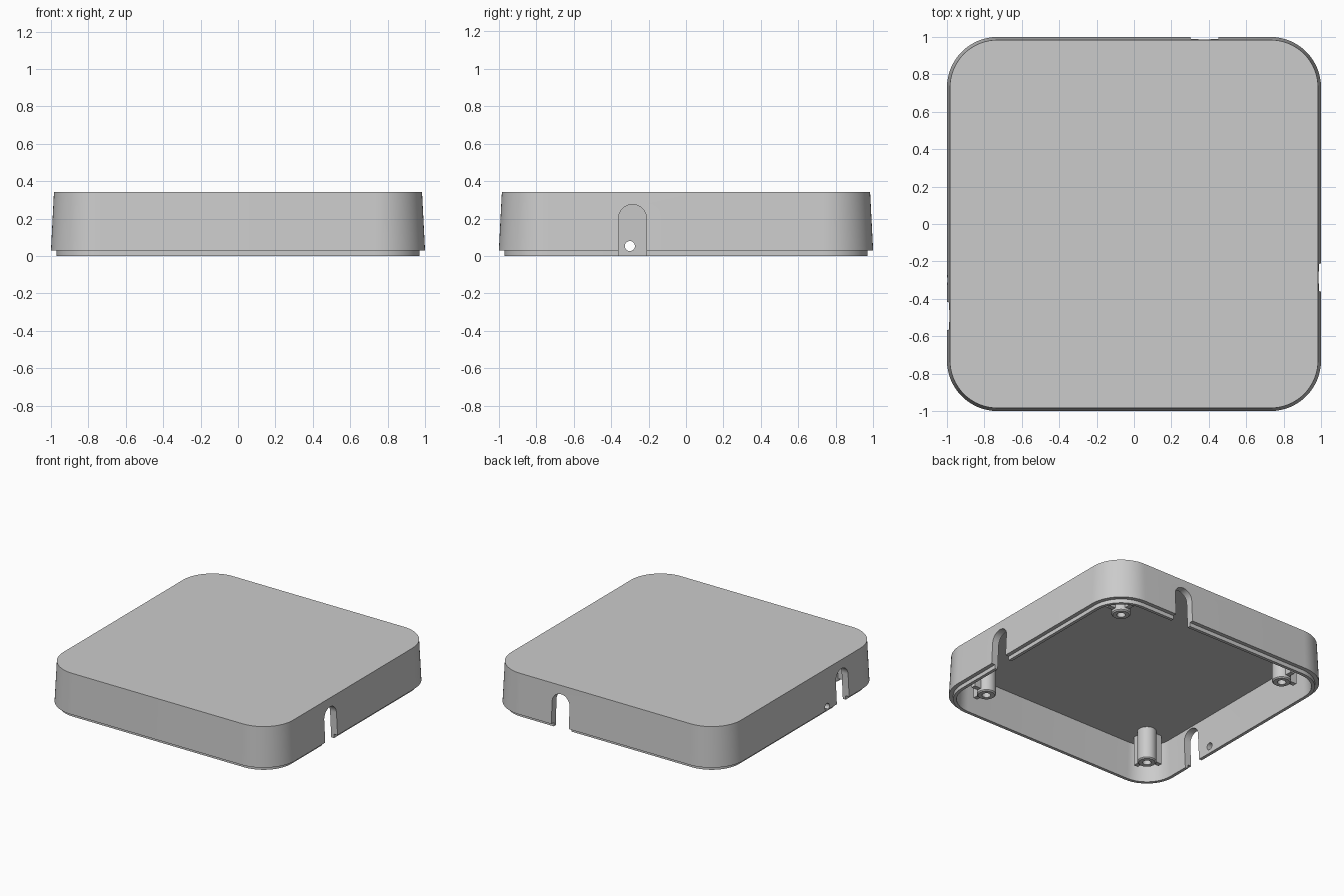
import bpy, bmesh
from math import pi, cos, sin
from mathutils import Matrix, Vector

if "Cube" in bpy.data.objects:
    bpy.data.objects.remove(bpy.data.objects["Cube"])

grey = bpy.data.materials.new("light_grey_plastic")
grey.use_nodes = True
grey.diffuse_color = (0.6, 0.6, 0.6, 1)
grey.node_tree.nodes["Principled BSDF"].inputs["Base Color"].default_value = (0.6, 0.6, 0.6, 1)


def make_object(name, bm):
    bmesh.ops.recalc_face_normals(bm, faces=bm.faces)
    mesh = bpy.data.meshes.new(name)
    bm.to_mesh(mesh)
    bm.free()
    obj = bpy.data.objects.new(name, mesh)
    bpy.context.collection.objects.link(obj)
    mesh.materials.append(grey)
    return obj


def activate(obj):
    bpy.ops.object.select_all(action='DESELECT')
    obj.select_set(True)
    bpy.context.view_layer.objects.active = obj


def smooth(obj):
    activate(obj)
    bpy.ops.object.shade_smooth_by_angle(angle=pi / 6)


def rounded_square(half, radius, z, steps=16):
    c = half - radius
    points = []
    for k in range(4):
        sx, sy = ((1, 1), (-1, 1), (-1, -1), (1, -1))[k]
        for i in range(steps + 1):
            a = (k + i / steps) * pi / 2
            points.append((sx * c + radius * cos(a), sy * c + radius * sin(a), z))
    return points


def circle(radius, z, steps=32):
    return [(radius * cos(2 * pi * i / steps), radius * sin(2 * pi * i / steps), z)
            for i in range(steps)]


def loft(name, sections):
    """Skin a stack of matching loops and cap both ends."""
    bm = bmesh.new()
    loops = [[bm.verts.new(p) for p in s] for s in sections]
    n = len(loops[0])
    for a, b in zip(loops, loops[1:]):
        for i in range(n):
            j = (i + 1) % n
            bm.faces.new((a[i], a[j], b[j], b[i]))
    bm.faces.new(loops[0])
    bm.faces.new(loops[-1])
    return make_object(name, bm)


# Hollow tapered cover with a stepped lip along the open underside
CEILING = 0.287
cover = loft("cover_shell", [rounded_square(*s) for s in (
    (0.932, 0.202, CEILING),
    (0.946, 0.216, 0.0),
    (0.97, 0.24, 0.0),
    (0.97, 0.24, 0.03),
    (1.0, 0.27, 0.03),
    (0.984, 0.254, 0.341),
)])


def wall_cutter(name, outline, place):
    """Prism through a wall along local x, from a (y, z) outline."""
    bm = bmesh.new()
    face = bm.faces.new([bm.verts.new((-0.1, y, z)) for y, z in outline])
    out = bmesh.ops.extrude_face_region(bm, geom=[face])["geom"]
    moved = [v for v in out if isinstance(v, bmesh.types.BMVert)]
    bmesh.ops.translate(bm, verts=moved, vec=(0.2, 0, 0))
    bm.transform(place)
    return make_object(name, bm)


# Arched cable slots and one small reset hole
R = 0.075
arch = [(-R, -0.05)] + [(-R * cos(pi * i / 20), 0.2 + R * sin(pi * i / 20))
                        for i in range(21)] + [(R, -0.05)]
pin = [(y, z + 0.053) for y, z, _ in circle(0.027, 0, 24)]
move = Matrix.Translation
cutters = [
    wall_cutter("slot_cutter_left", arch, move((0.97, -0.286, 0))),
    wall_cutter("slot_cutter_right", arch, move((-0.97, -0.492, 0))),
    wall_cutter("slot_cutter_back", arch, move((0.378, 0.97, 0)) @ Matrix.Rotation(pi / 2, 4, 'Z')),
    wall_cutter("pin_hole_cutter", pin, move((-0.97, -0.3, 0))),
]
for cutter in cutters:
    cutter.hide_render = True
    activate(cover)
    mod = cover.modifiers.new("cut", 'BOOLEAN')
    mod.operation = 'DIFFERENCE'
    mod.solver = 'EXACT'
    mod.object = cutter
    bpy.ops.object.modifier_apply(modifier=mod.name)
    bpy.data.objects.remove(cutter)
smooth(cover)

# Screw posts in the corners, each with two stub ribs facing the walls
RIB_BOTTOM = 0.06
rib_height = CEILING + 0.005 - RIB_BOTTOM
for sx, sx_name in ((1, "left"), (-1, "right")):
    for sy, sy_name in ((-1, "front"), (1, "back")):
        tag = sy_name + "_" + sx_name
        spot = Vector((sx * 0.735, sy * 0.735, 0))
        post = loft("screw_post_" + tag, [circle(r, z) for r, z in (
            (0.03, 0.25), (0.03, 0.035), (0.058, 0.035), (0.067, 0.043), (0.067, CEILING + 0.005))])
        post.location = spot
        smooth(post)
        for axis, step in (("side", Vector((sx, 0, 0))), ("end", Vector((0, sy, 0)))):
            bm = bmesh.new()
            bmesh.ops.create_cube(bm, size=1)
            size = [0.07 if abs(c) else 0.035 for c in step[:2]] + [rib_height]
            bmesh.ops.scale(bm, vec=size, verts=bm.verts)
            rib = make_object("post_rib_" + axis + "_" + tag, bm)
            rib.location = spot + step * 0.085 + Vector((0, 0, RIB_BOTTOM + rib_height / 2))
